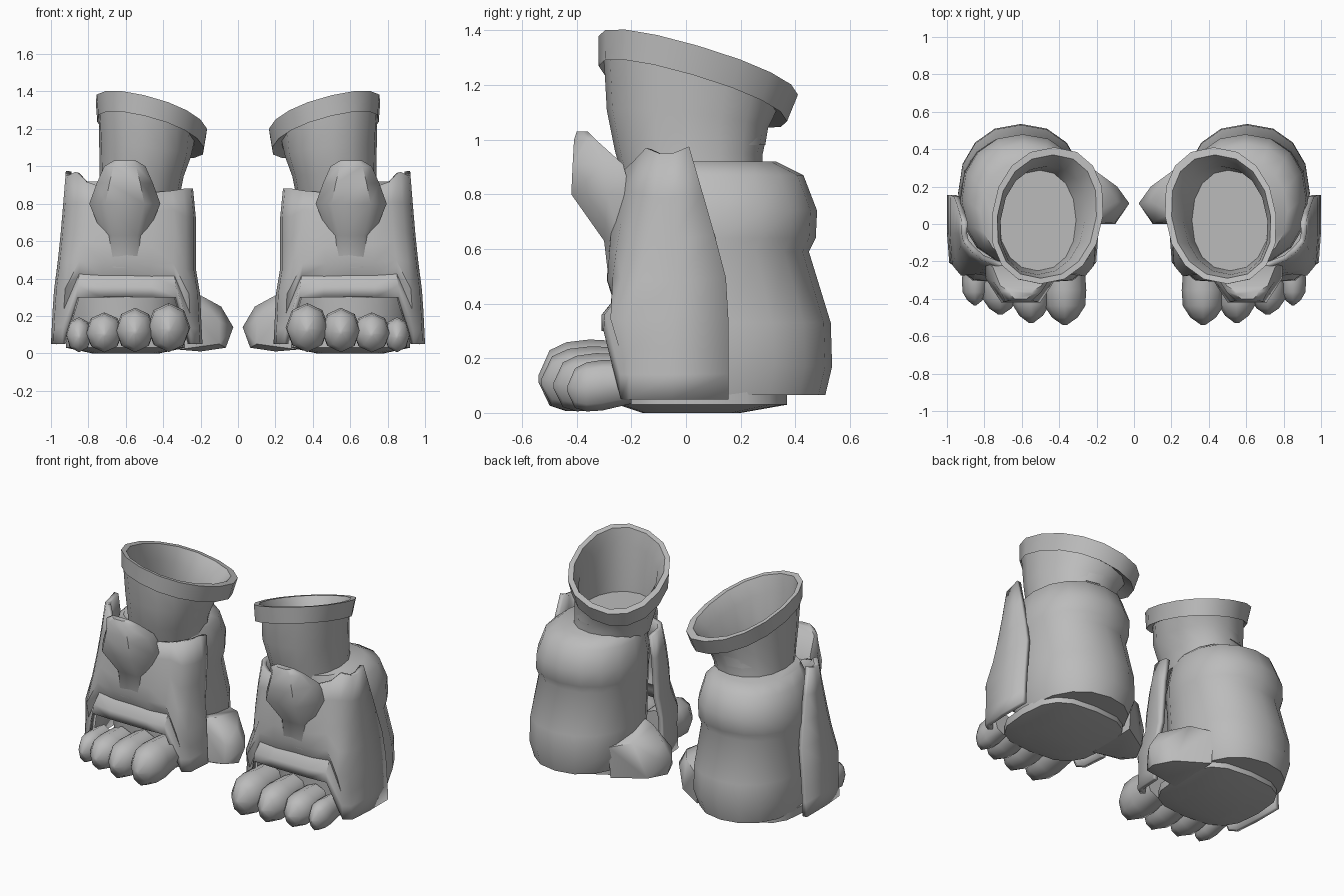
import bpy, bmesh, math

if "Cube" in bpy.data.objects:
    bpy.data.objects.remove(bpy.data.objects["Cube"], do_unlink=True)

grey = bpy.data.materials.new("plain grey")
grey.use_nodes = True
grey.diffuse_color = (0.5, 0.5, 0.5, 1)
grey.node_tree.nodes["Principled BSDF"].inputs["Base Color"].default_value = (0.5, 0.5, 0.5, 1)


def finish(name, bm, angle=50, thickness=0):
    """Turn a bmesh of the left boot into a mirrored, smooth shaded pair."""
    mesh = bpy.data.meshes.new(name)
    bm.to_mesh(mesh)
    bm.free()
    mesh.materials.append(grey)
    mesh.shade_smooth()
    mesh.set_sharp_from_angle(angle=math.radians(angle))
    obj = bpy.data.objects.new(name, mesh)
    bpy.context.collection.objects.link(obj)
    if thickness:
        solid = obj.modifiers.new("thickness", "SOLIDIFY")
        solid.thickness = thickness
        solid.offset = -1
    obj.modifiers.new("pair", "MIRROR").use_clip = False
    return obj


def skin(bm, rows, closed=True):
    """Join rows of points with quads; closed rows get end caps."""
    grid = [[bm.verts.new(p) for p in row] for row in rows]
    count = len(grid[0])
    for low, high in zip(grid, grid[1:]):
        for i in range(count if closed else count - 1):
            j = (i + 1) % count
            bm.faces.new((low[i], low[j], high[j], high[i]))
    if closed:
        bm.faces.new(grid[0][::-1])
        bm.faces.new(grid[-1])
        bmesh.ops.recalc_face_normals(bm, faces=bm.faces[:])


def loft(name, rows, angle=50):
    bm = bmesh.new()
    skin(bm, rows)
    return finish(name, bm, angle)


def power(value, exponent):
    return math.copysign(abs(value) ** exponent, value)


def ring(z, x0, x1, y0, y1, tilt=0, squareness=2.2, count=16):
    """Rounded horizontal section inside a box, optionally tilted."""
    points = []
    for i in range(count):
        a = math.tau * i / count
        y = (y0 + y1) / 2 + (y1 - y0) / 2 * power(math.sin(a), 2 / squareness)
        x = (x0 + x1) / 2 + (x1 - x0) / 2 * power(math.cos(a), 2 / squareness)
        x -= 0.1 * tilt * (y - 0.05)
        points.append((x, y, z + tilt * (0.24 * (x - 0.5) - 0.27 * (y - 0.05))))
    return points


# Heel body, bulging at the base and around the ankle
loft("heel_body", [ring(*r) for r in (
    (0.065, 0.31, 0.91, -0.2, 0.51),
    (0.17, 0.27, 0.94, -0.2, 0.535),
    (0.33, 0.27, 0.94, -0.21, 0.53),
    (0.59, 0.28, 0.92, -0.22, 0.45),
    (0.64, 0.27, 0.93, -0.22, 0.475),
    (0.74, 0.27, 0.92, -0.22, 0.48),
    (0.87, 0.3, 0.88, -0.2, 0.43),
    (0.92, 0.34, 0.82, -0.2, 0.33))])

# Sole
loft("sole", [ring(*r, 0, 3) for r in (
    (0.0, 0.42, 0.78, -0.16, 0.2),
    (0.03, 0.28, 0.92, -0.25, 0.37),
    (0.08, 0.28, 0.92, -0.25, 0.37))])

# Leg shaft with a tilted cuff, running over the rim and down to an inner floor
loft("shaft_and_cuff", [ring(*r) for r in (
    (0.85, 0.31, 0.75, -0.23, 0.28),
    (0.95, 0.29, 0.74, -0.26, 0.28, 0.1),
    (1.07, 0.25, 0.74, -0.29, 0.3, 0.4),
    (1.19, 0.23, 0.74, -0.3, 0.33, 1),
    (1.17, 0.18, 0.75, -0.32, 0.37, 1),
    (1.28, 0.165, 0.76, -0.32, 0.41, 1),
    (1.28, 0.2, 0.73, -0.29, 0.37, 1),
    (1.18, 0.26, 0.71, -0.27, 0.31, 1),
    (0.98, 0.31, 0.72, -0.25, 0.29))], 40)

# Front shell: height, inner x, outer x, front y, squareness, inner back y, outer back y
SECTIONS = (
    (0.05, 0.19, 1.0, -0.25, 7, -0.04, 0.155),
    (0.25, 0.2, 0.99, -0.26, 6, -0.04, 0.155),
    (0.3, 0.2, 0.99, -0.31, 5, -0.04, 0.155),
    (0.36, 0.21, 0.98, -0.31, 4.5, -0.03, 0.155),
    (0.42, 0.22, 0.97, -0.26, 4, -0.02, 0.155),
    (0.48, 0.23, 0.965, -0.29, 3.5, -0.02, 0.15),
    (0.67, 0.22, 0.945, -0.28, 2.6, 0.0, 0.1),
    (0.98, 0.25, 0.92, -0.23, 2, 0.02, 0.01))


def section(z):
    for a, b in zip(SECTIONS, SECTIONS[1:]):
        if z <= b[0]:
            t = max(0, (z - a[0]) / (b[0] - a[0]))
            return [p + (q - p) * t for p, q in zip(a, b)][1:]
    return SECTIONS[-1][1:]


def shell_point(column, t):
    u, top = column
    bottom = 0.3 if abs(u) < 0.75 else 0.05
    z = bottom + (top - bottom) * t
    x0, x1, front, n, inner, outer = section(z)
    if abs(u) > 1:
        return (x0, inner, z) if u < 0 else (x1, outer, z)
    y = -0.05 + (front + 0.05) * (1 - abs(u) ** n) ** (1 / n)
    return ((x0 + x1) / 2 + u * (x1 - x0) / 2, y, z)


COLUMNS = ((-2, 0.87), (-1, 0.88), (-0.97, 0.88), (-0.85, 0.88), (-0.68, 0.87),
           (-0.35, 0.86), (0, 0.88), (0.35, 0.88), (0.68, 0.92), (0.85, 0.97),
           (0.97, 0.95), (1, 0.95), (2, 0.975))
bm = bmesh.new()
skin(bm, [[shell_point(c, t) for c in COLUMNS]
          for t in (0, 0.1, 0.2, 0.32, 0.48, 0.65, 0.82, 1)], closed=False)
finish("front_shell", bm, 50, 0.03)

# Flared tongue flap: height, half width, front y, back y
loft("tongue_flap", [
    [(0.605 + w * k, front + (back - front) * d, z)
     for k, d in ((-1, 1), (-1, 0.6), (-0.55, 0), (0.55, 0), (1, 0.6), (1, 1))]
    for z, w, front, back in (
        (0.46, 0.12, -0.28, -0.2), (0.63, 0.12, -0.3, -0.2),
        (0.8, 0.19, -0.42, -0.2), (0.91, 0.15, -0.415, -0.23),
        (1.0, 0.11, -0.41, -0.33), (1.03, 0.06, -0.4, -0.36))])

# Toes: centre x, half width, tip y, top z
bm = bmesh.new()
for cx, width, tip, top in ((0.37, 0.115, -0.54, 0.28), (0.55, 0.105, -0.53, 0.255),
                            (0.715, 0.1, -0.485, 0.23), (0.85, 0.07, -0.435, 0.205)):
    rows = []
    for f, sx, sz in ((0, 0.9, 0.85), (0.45, 1, 1), (0.7, 0.95, 0.97),
                      (0.88, 0.6, 0.78), (1, 0.1, 0.1)):
        mid = (top + 0.02) / 2 - 0.025 * f
        rows.append([(cx + width * sx * math.cos(math.tau * i / 8),
                      -0.2 + (tip + 0.2) * f,
                      mid + (top - 0.02) / 2 * sz * math.sin(math.tau * i / 8))
                     for i in range(8)])
    skin(bm, rows)
finish("toes", bm, 60)

# Inner spur
bm = bmesh.new()
for p in ((0.025, 0.11, 0.14), (0.065, 0.1, 0.03), (0.1, 0, 0.05), (0.1, 0.01, 0.17),
          (0.09, 0.2, 0.17), (0.09, 0.12, 0.25), (0.2, 0.28, 0.27), (0.2, 0.06, 0.31),
          (0.32, 0.36, 0.24), (0.32, 0, 0.31), (0.32, 0.34, 0.03), (0.13, 0.22, 0.03),
          (0.2, 0.05, 0.01), (0.32, 0, 0.02)):
    bm.verts.new(p)
bmesh.ops.convex_hull(bm, input=bm.verts[:])
bmesh.ops.recalc_face_normals(bm, faces=bm.faces[:])
finish("inner_spur", bm, 50)
